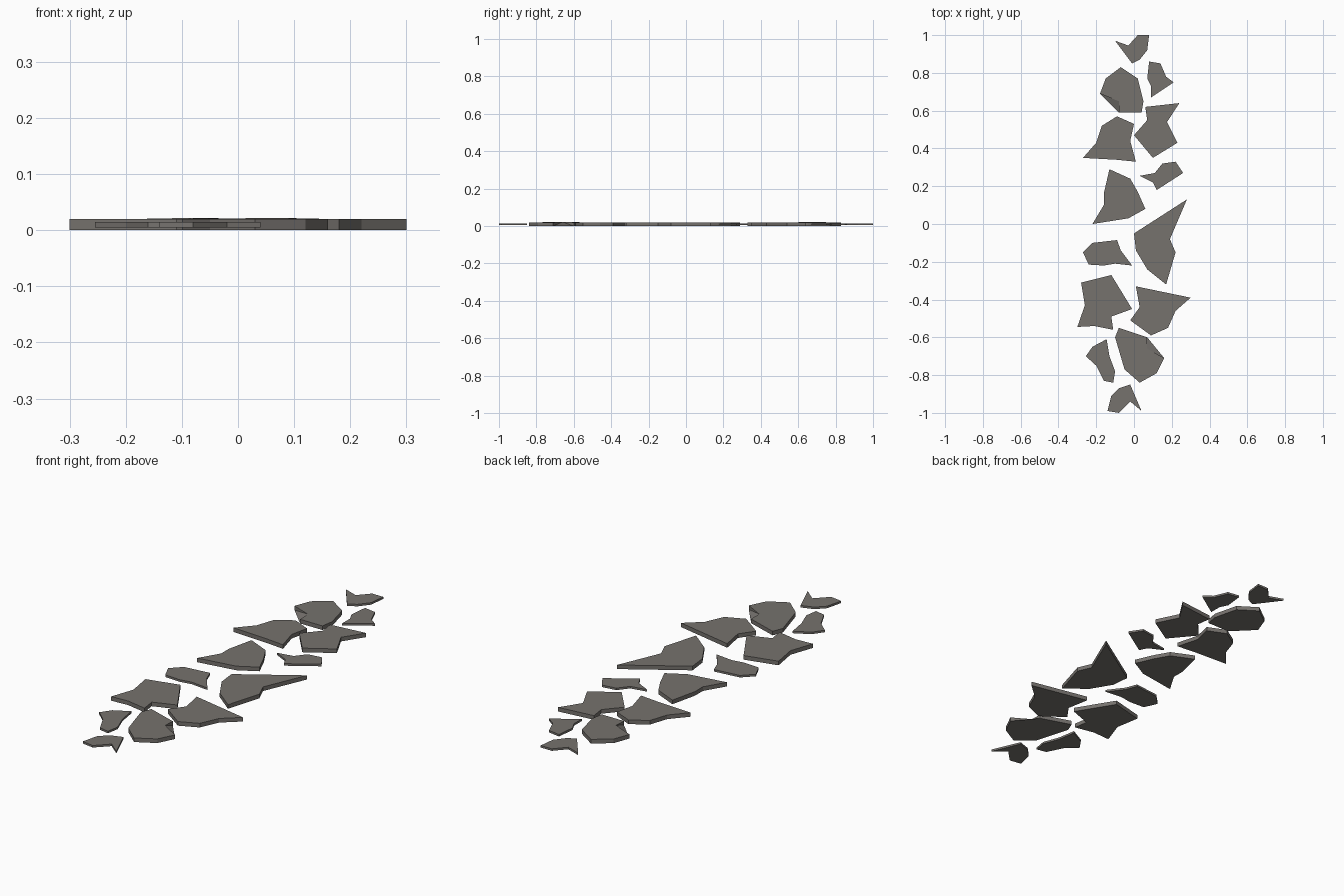
import bpy
import bmesh

if "Cube" in bpy.data.objects:
    bpy.data.objects.remove(bpy.data.objects["Cube"], do_unlink=True)

# Single warm grey stone material
stone_grey = bpy.data.materials.new("stone_grey")
stone_grey.use_nodes = True
grey = (0.18, 0.168, 0.155, 1)
stone_grey.diffuse_color = grey
shader = stone_grey.node_tree.nodes["Principled BSDF"]
shader.inputs["Base Color"].default_value = grey
shader.inputs["Roughness"].default_value = 0.9

SLAB = (0, 0.02)          # bottom and top of the large stones
PEBBLE = (0.005, 0.015)   # bottom and top of the thin small stones
CHIP_HEIGHT = 0.022


def paving_stone(name, height, *outline, chip=None):
    """Extrude an outline given in hundredths of a unit.
    chip = a point cut into the top of the closing edge (last to first)."""
    bm = bmesh.new()
    lower, upper = ([bm.verts.new((x / 100, y / 100, z)) for x, y in outline]
                    for z in height)
    top = list(upper)
    count = len(outline)
    for i in range(count):
        j = (i + 1) % count
        if chip and j == 0:
            # Broken corner: the top edge bends inward, the base stays straight
            tip = bm.verts.new((chip[0] / 100, chip[1] / 100, CHIP_HEIGHT))
            top.append(tip)
            bm.faces.new((lower[i], lower[j], tip))
            bm.faces.new((lower[i], tip, upper[i]))
            bm.faces.new((lower[j], upper[j], tip))
        else:
            bm.faces.new((lower[i], lower[j], upper[j], upper[i]))
    bm.faces.new(top)
    bm.faces.new(lower[::-1])
    bmesh.ops.recalc_face_normals(bm, faces=bm.faces)
    mesh = bpy.data.meshes.new(name)
    bm.to_mesh(mesh)
    bm.free()
    mesh.materials.append(stone_grey)
    stone = bpy.data.objects.new(name, mesh)
    bpy.context.scene.collection.objects.link(stone)
    return stone


# Small thin stones, from the back of the path to the front
paving_stone("small_stone_back_end", PEBBLE,
             (-10, 97), (-3, 94.5), (2, 100), (8, 100), (7, 92), (3, 87), (-1, 85))
paving_stone("small_stone_back_left", PEBBLE,
             (8, 86), (14, 85), (17, 78), (21, 75), (9, 67), (9, 73), (7, 77))
paving_stone("small_stone_middle_left", PEBBLE,
             (3, 25.5), (11, 27), (15, 32), (22, 33), (26, 27), (12, 18), (10, 22))
paving_stone("small_stone_middle_right", PEBBLE,
             (-22, -10), (-9, -8.5), (-7, -14), (-1, -22),
             (-10, -21), (-16, -22), (-24, -21.5), (-27, -15))
paving_stone("small_stone_front_right", PEBBLE,
             (-14.5, -61), (-13, -70), (-10, -78), (-11, -84),
             (-16, -83), (-20, -75), (-25.5, -70), (-22, -65))
paving_stone("small_stone_front_end", PEBBLE,
             (-2, -85), (4, -99), (-2, -94), (-8, -100), (-14, -99), (-12, -91), (-8, -87))

# Large chipped stones
paving_stone("chipped_stone_back", SLAB,
             (-18, 69), (-15, 77), (-7, 83), (2, 77), (5, 65), (4, 59), (-8, 59),
             chip=(-8, 65))
paving_stone("chipped_stone_front", SLAB,
             (16, -71), (12, -79), (3, -84), (-5, -77), (-10, -60), (-8, -55), (7, -60),
             chip=(7, -66))

# Large notched stones
paving_stone("notched_stone_back_left", SLAB,
             (6, 62), (24, 64), (17.5, 54), (23, 43), (10, 35), (0, 47), (7, 55))
paving_stone("notched_stone_front_right", SLAB,
             (-28, -31), (-12, -27), (-1, -45), (-12, -49),
             (-11, -56), (-21, -54), (-30, -54.5), (-26, -43))

# Large pointed stones
paving_stone("pointed_stone_back_right", SLAB,
             (-9, 57), (0, 53), (-2, 44), (1, 33), (-9, 34), (-27, 35), (-20, 43), (-17, 52))
paving_stone("pointed_stone_middle_right", SLAB,
             (-13, 29), (-2, 24), (2, 17), (6, 8), (-3, 3), (-22, 0), (-16, 10), (-16, 16))
paving_stone("pointed_stone_middle_left", SLAB,
             (0, -5), (28, 13), (19, -8), (22, -15), (17, -32), (7, -24), (1, -14))
paving_stone("pointed_stone_front_left", SLAB,
             (1, -33), (30, -39), (22, -46), (18, -55), (9, -59), (-2, -51), (3, -44))
